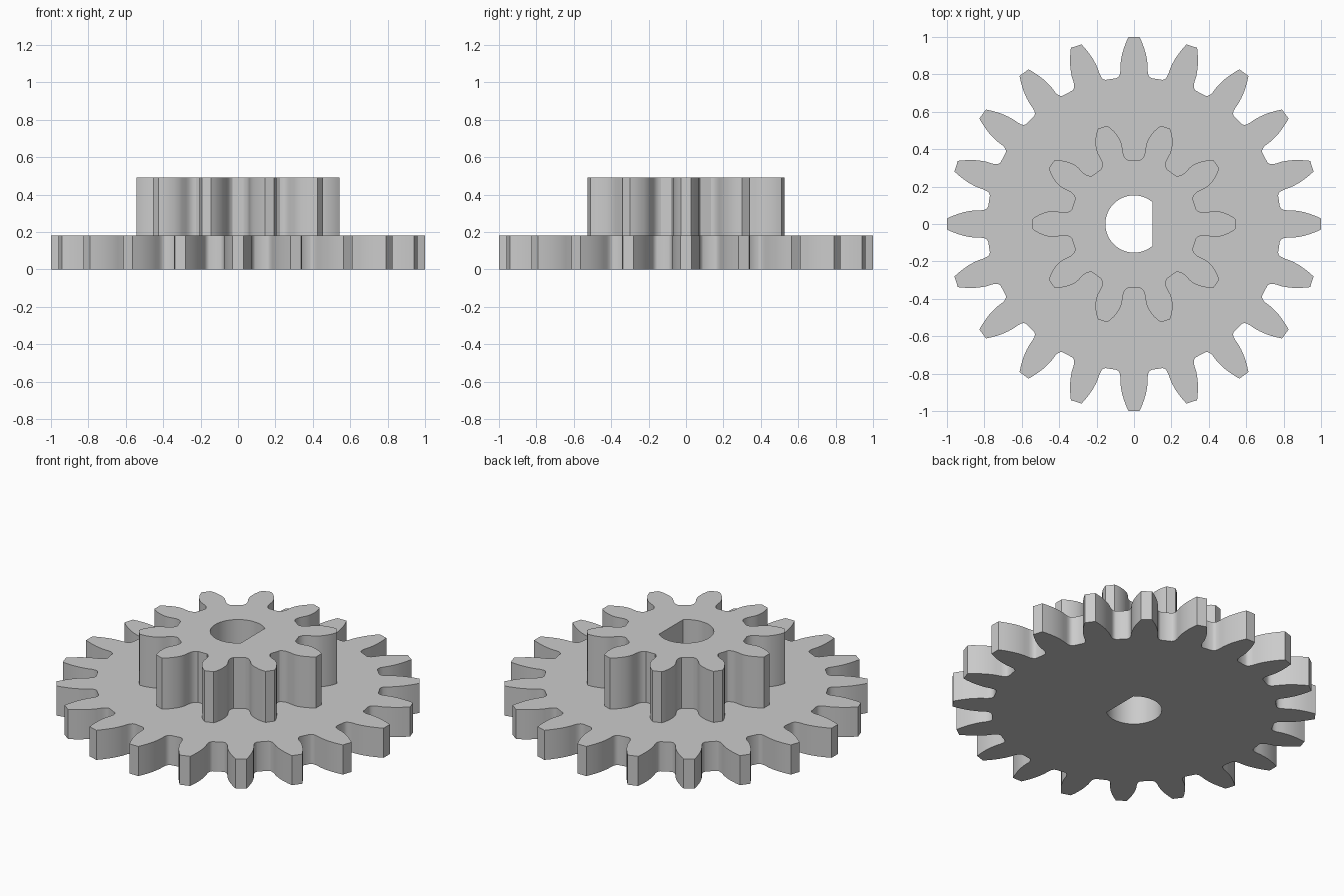
import bpy
import bmesh
from math import pi, sin, cos, acos
from mathutils import Vector, Matrix

cube = bpy.data.objects.get("Cube")
if cube:
    bpy.data.objects.remove(cube, do_unlink=True)

grey = bpy.data.materials.new("plain grey")
grey.use_nodes = True
grey.diffuse_color = (0.6, 0.6, 0.6, 1)
grey.node_tree.nodes["Principled BSDF"].inputs["Base Color"].default_value = grey.diffuse_color


def gear_outline(teeth, flank):
    """Repeat one tooth; flank lists (distance out, half width) from root to tip."""
    tooth = [(r, -w) for r, w in flank] + [(r, w) for r, w in reversed(flank)]
    points = []
    for i in range(teeth):
        turn = Matrix.Rotation(2 * pi * i / teeth, 2)
        points += [turn @ Vector(p) for p in tooth]
    return points


def bore_outline(radius, flat_x, steps=48):
    """Round shaft hole closed by a flat on the +x side."""
    start = acos(flat_x / radius)
    span = 2 * (pi - start)
    angles = [start + span * i / steps for i in range(steps + 1)]
    return [Vector((radius * cos(a), radius * sin(a))) for a in angles]


def extruded_plate(name, outlines, bottom, top):
    """Fill the outlines, the inner one as a hole, and raise them to a solid."""
    bm = bmesh.new()
    for outline in outlines:
        verts = [bm.verts.new((p.x, p.y, bottom)) for p in outline]
        for a, b in zip(verts, verts[1:] + verts[:1]):
            bm.edges.new((a, b))
    bmesh.ops.triangle_fill(bm, edges=bm.edges[:], use_beauty=True, normal=(0, 0, 1))
    raised = bmesh.ops.extrude_face_region(bm, geom=bm.faces[:], use_keep_orig=True)
    moved = [g for g in raised["geom"] if isinstance(g, bmesh.types.BMVert)]
    bmesh.ops.translate(bm, vec=(0, 0, top - bottom), verts=moved)
    bmesh.ops.recalc_face_normals(bm, faces=bm.faces[:])
    mesh = bpy.data.meshes.new(name)
    bm.to_mesh(mesh)
    bm.free()
    mesh.materials.append(grey)
    obj = bpy.data.objects.new(name, mesh)
    bpy.context.collection.objects.link(obj)
    bpy.ops.object.select_all(action='DESELECT')
    obj.select_set(True)
    bpy.context.view_layer.objects.active = obj
    bpy.ops.object.shade_smooth_by_angle(angle=pi / 6)
    return obj


bore = bore_outline(0.153, 0.10)

# Wide lower gear with twenty teeth
wide_flank = [(0.78, 0.092), (0.788, 0.082), (0.80, 0.076), (0.82, 0.073), (0.85, 0.073),
              (0.88, 0.069), (0.91, 0.063), (0.94, 0.054), (0.97, 0.043), (1.0, 0.03)]
extruded_plate("large_gear", [gear_outline(20, wide_flank), bore], 0, 0.18)

# Narrow upper gear with ten teeth, slightly undercut at the root
narrow_flank = [(0.333, 0.076), (0.342, 0.069), (0.355, 0.063), (0.37, 0.061), (0.39, 0.063),
                (0.42, 0.069), (0.445, 0.069), (0.47, 0.064), (0.5, 0.053), (0.525, 0.04),
                (0.544, 0.026)]
extruded_plate("small_gear", [gear_outline(10, narrow_flank), bore], 0.18, 0.49)
